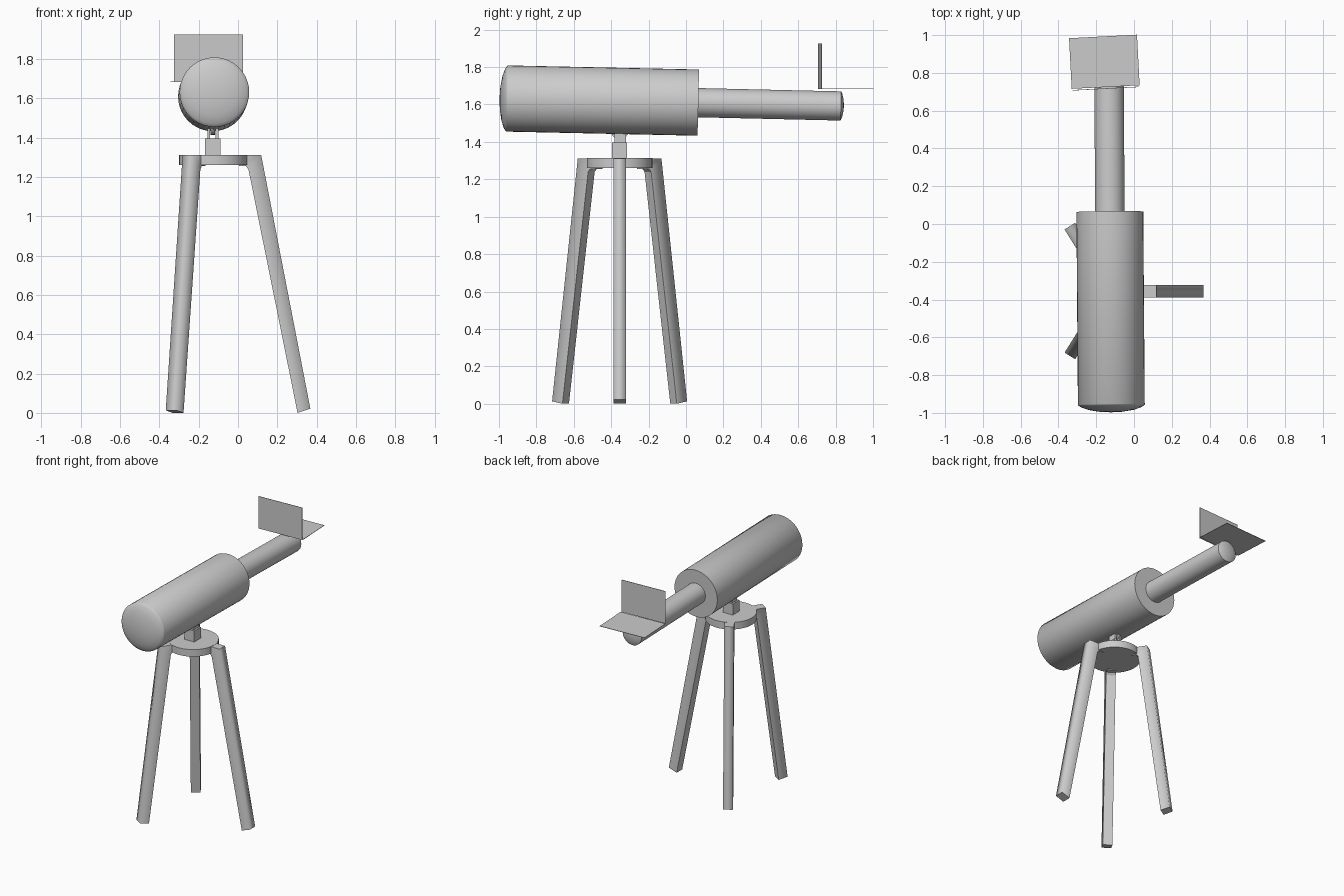
import bpy, bmesh, math
from mathutils import Vector, Matrix

if "Cube" in bpy.data.objects:
    bpy.data.objects.remove(bpy.data.objects["Cube"])

grey = bpy.data.materials.new("light grey")
grey.diffuse_color = (0.6, 0.6, 0.6, 1)
grey.use_nodes = True
grey.node_tree.nodes["Principled BSDF"].inputs["Base Color"].default_value = grey.diffuse_color


def make(name, bm, angle=40):
    bmesh.ops.recalc_face_normals(bm, faces=bm.faces)
    me = bpy.data.meshes.new(name)
    bm.to_mesh(me)
    bm.free()
    me.materials.append(grey)
    ob = bpy.data.objects.new(name, me)
    bpy.context.collection.objects.link(ob)
    if angle:
        bpy.ops.object.select_all(action='DESELECT')
        ob.select_set(True)
        bpy.context.view_layer.objects.active = ob
        bpy.ops.object.shade_smooth_by_angle(angle=math.radians(angle))
    return ob


def box(name, centre, size, rot=0):
    bm = bmesh.new()
    bmesh.ops.create_cube(bm, size=1, matrix=Matrix.Translation(centre)
                          @ Matrix.Rotation(rot, 4, 'Z') @ Matrix.Diagonal((*size, 1)))
    return make(name, bm, 0)


def lathe(name, start, end, profile, n=40):
    """Rings of (distance along the axis, radius); radius 0 closes to a point."""
    start, end = Vector(start), Vector(end)
    quat = (end - start).to_track_quat('Z', 'Y')
    bm = bmesh.new()
    rings = []
    for d, r in profile:
        angles = [2 * math.pi * i / n for i in range(n)] if r else [0]
        rings.append([bm.verts.new(start + quat @ Vector((r * math.cos(a), r * math.sin(a), d)))
                      for a in angles])
    for a, b in zip(rings, rings[1:]):
        for i in range(n):
            j = (i + 1) % n
            if len(a) == 1:
                bm.faces.new((a[0], b[i], b[j]))
            elif len(b) == 1:
                bm.faces.new((a[i], a[j], b[0]))
            else:
                bm.faces.new((a[i], a[j], b[j], b[i]))
    return make(name, bm)


# Telescope tubes, tilted slightly down towards the eyepiece
lathe("main_tube", (-0.12, -0.96, 1.632), (-0.128, 0.065, 1.61),
      [(-0.037, 0), (-0.034, 0.06), (-0.024, 0.12), (-0.010, 0.16), (0, 0.174),
       (0.004, 0.177), (1.025, 0.177), (1.025, 0)])
lathe("eyepiece_tube", (-0.128, 0.05, 1.61), (-0.132, 0.83, 1.592),
      [(0, 0), (0, 0.078), (0.778, 0.078), (0.784, 0.066), (0.791, 0.04), (0.795, 0)])

# Folded screen: level plate and upright plate, turned a little
turn = math.radians(3)
box("level_plate", (-0.157, 0.859, 1.684), (0.36, 0.268, 0.003), turn)
box("upright_plate", (-0.15, 0.717, 1.804), (0.35, 0.003, 0.242), turn)

# Stand head
hub = Vector((-0.125, -0.355, 0))
lathe("stand_disc", hub + Vector((0, 0, 1.26)), hub + Vector((0, 0, 1.315)),
      [(0, 0), (0, 0.175), (0.053, 0.175), (0.053, 0)])
box("mount_block", (-0.128, -0.355, 1.354), (0.08, 0.08, 0.084))
for side in (-1, 1):
    box("mount_lug", (-0.128 + side * 0.021, -0.352, 1.425), (0.014, 0.062, 0.07))
lathe("pivot_disc", (-0.14, -0.355, 1.465), (-0.116, -0.355, 1.465),
      [(0, 0), (0, 0.05), (0.024, 0.05), (0.024, 0)], 24)


# Bent square legs: radial profile extruded sideways
def leg(name, angle, lean):
    prof = [(0.13, 1.312), (0.243, 1.312), (0.243 + lean, 0.013 if lean < 0.2 else 0.022),
            (0.178 + lean, 0.0), (0.178, 1.24), (0.165, 1.255), (0.13, 1.255)]
    rot = Matrix.Rotation(math.radians(angle), 3, 'Z')
    bm = bmesh.new()
    rows = [[bm.verts.new(hub + rot @ Vector((r, s * 0.033, z))) for r, z in prof]
            for s in (-1, 1)]
    n = len(prof)
    sides = [bm.faces.new(rows[0]), bm.faces.new(rows[1][::-1])]
    for i in range(n):
        j = (i + 1) % n
        f = bm.faces.new((rows[0][i], rows[0][j], rows[1][j], rows[1][i]))
        # Outer face blends softly into the sides; the others stay flat
        if i == 1:
            f.smooth = True
            outer = f
    for f in sides:
        f.smooth = True
    for e in bm.edges:
        e.smooth = all(f in sides or f == outer for f in e.link_faces)
    return make(name, bm, 0)


leg("right_leg", 0, 0.25)
leg("back_left_leg", 122, 0.162)
leg("front_left_leg", 238, 0.162)
